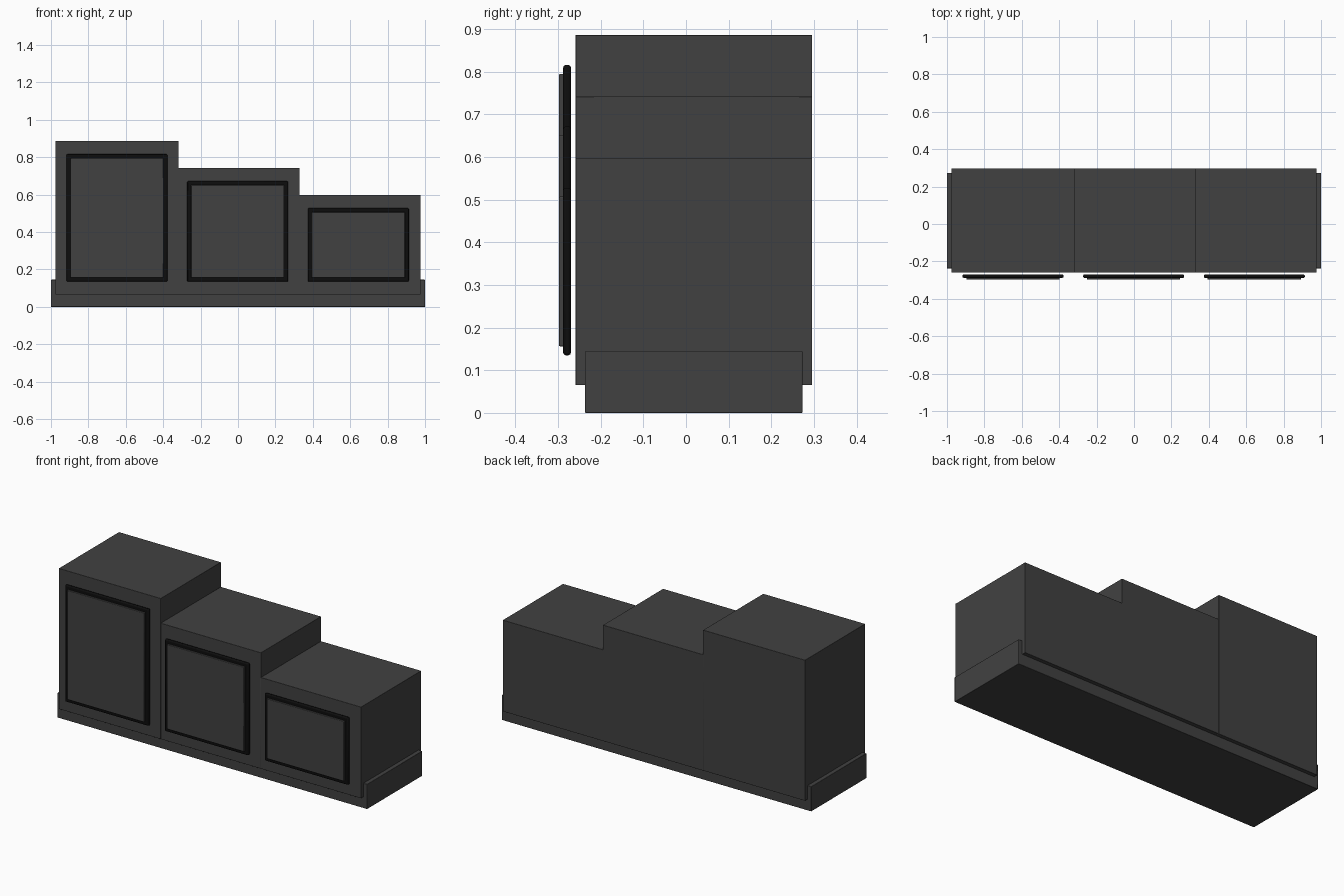
import bpy

# Remove the default cube only
old = bpy.data.objects.get("Cube")
if old:
    bpy.data.objects.remove(old, do_unlink=True)


def make_material(name, value):
    mat = bpy.data.materials.new(name)
    mat.use_nodes = True
    colour = (value, value, value, 1)
    mat.diffuse_color = colour
    mat.node_tree.nodes["Principled BSDF"].inputs["Base Color"].default_value = colour
    return mat


def box(name, x, y, z, mat, bevel=0.002):
    """Box spanning the given (min, max) ranges with softened edges."""
    spans = (x, y, z)
    bpy.ops.mesh.primitive_cube_add(size=1, location=[(a + b) / 2 for a, b in spans])
    obj = bpy.context.object
    obj.name = name
    obj.scale = [b - a for a, b in spans]
    bpy.ops.object.transform_apply(location=False, rotation=False, scale=True)
    obj.data.materials.append(mat)
    mod = obj.modifiers.new("soft_edges", "BEVEL")
    mod.width = bevel
    mod.segments = 2
    bpy.ops.object.shade_smooth_by_angle()
    return obj


grey = make_material("charcoal_grey", 0.053)
black = make_material("black_trim", 0.004)

# Low plinth, wider but shallower than the cabinets
box("plinth", (-1, 1), (-0.237, 0.273), (0, 0.145), grey)

# Three stepped cabinets, each with a trim plate and a raised door panel
cabinets = [
    ("tall", -0.976, -0.318, 0.886),
    ("middle", -0.318, 0.329, 0.742),
    ("low", 0.329, 0.976, 0.598),
]
for i, (name, left, right, top) in enumerate(cabinets):
    box(name + "_cabinet", (left, right), (-0.259, 0.296), (0.065, top), grey, 0.001)
    centre = -0.647 + 0.645 * i
    half = 0.27
    box(name + "_door_trim", (centre - half, centre + half),
        (-0.288, -0.27), (0.135, top - 0.07), black, 0.006)
    half -= 0.021
    box(name + "_door_panel", (centre - half, centre + half),
        (-0.298, -0.28), (0.156, top - 0.091), grey, 0.003)
